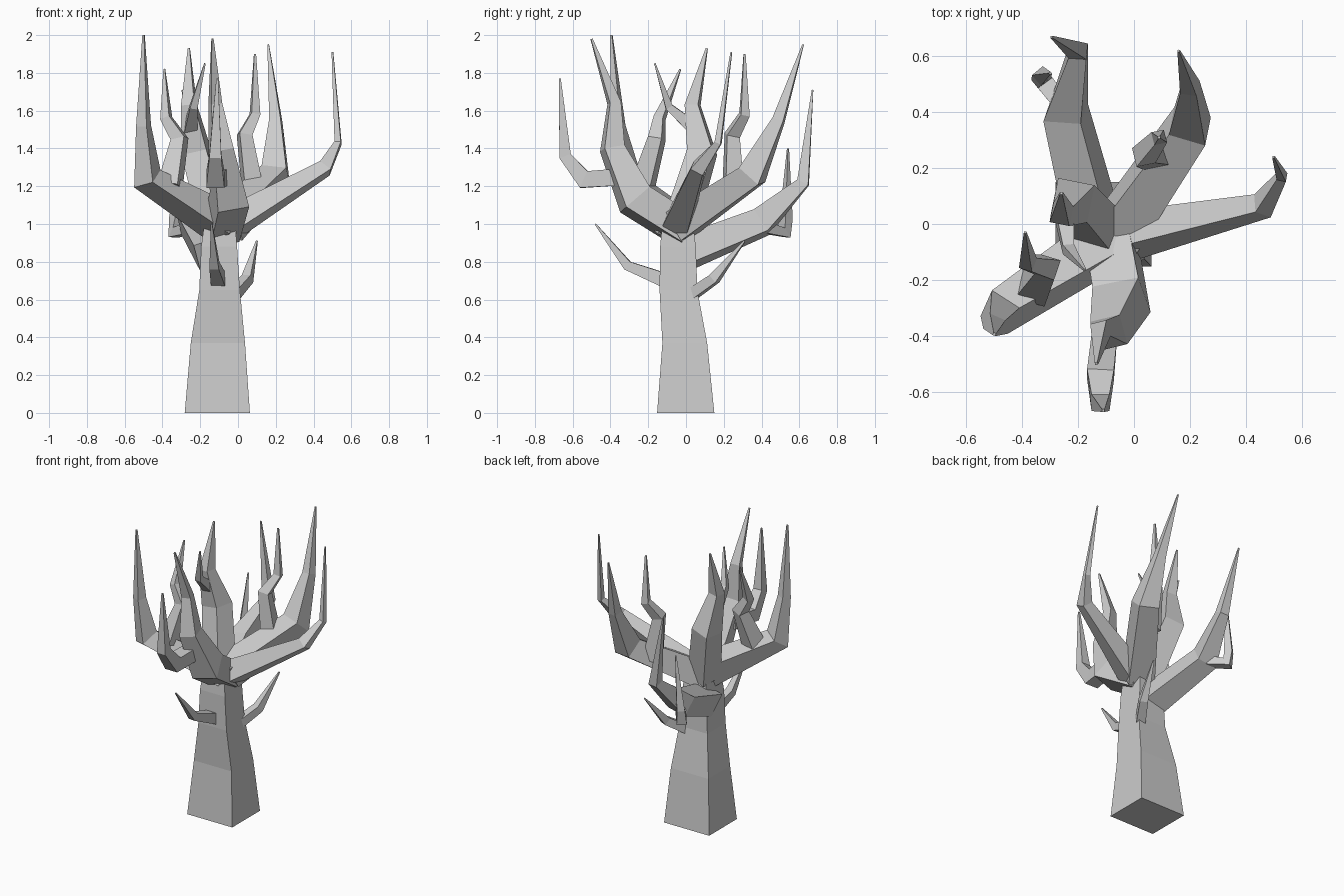
import bpy, bmesh
from math import radians
from mathutils import Vector, Matrix

if "Cube" in bpy.data.objects:
    bpy.data.objects.remove(bpy.data.objects["Cube"])


def limb(name, path, azimuth=None, roll=0):
    """Four-sided tapering tube; path points are (x, y, z, half width)."""
    pts = [Vector(p[:3]) for p in path]
    flat = Vector(azimuth) if azimuth else pts[-1] - pts[0]
    flat = Vector((flat.x, flat.y, 0)).normalized()
    side = Vector((-flat.y, flat.x, 0))
    bm = bmesh.new()
    rings = []
    for i, p in enumerate(pts):
        d_in = (p - pts[max(i - 1, 0)]).normalized()
        d_out = (pts[min(i + 1, len(pts) - 1)] - p).normalized()
        t = (d_in + d_out).normalized()
        u = (side - t * side.dot(t)).normalized()
        u = Matrix.Rotation(radians(roll), 3, t) @ u
        v = t.cross(u)
        w = path[i][3]
        rings.append([bm.verts.new(p + (u * a + v * b) * w)
                      for a, b in ((-1, -1), (1, -1), (1, 1), (-1, 1))])
    for r0, r1 in zip(rings, rings[1:]):
        bridge(bm, r0, r1)
    bm.faces.new(rings[0][::-1])
    bm.faces.new(rings[-1])
    finish(name, bm)


def bridge(bm, r0, r1):
    for k in range(4):
        n = (k + 1) % 4
        bm.faces.new((r0[k], r0[n], r1[n], r1[k]))


def finish(name, bm):
    bmesh.ops.recalc_face_normals(bm, faces=bm.faces)
    mesh = bpy.data.meshes.new(name)
    bm.to_mesh(mesh)
    bm.free()
    bpy.context.collection.objects.link(bpy.data.objects.new(name, mesh))


# Trunk: rectangular sections (z, x0, x1, y0, y1)
bm = bmesh.new()
prev = None
for z, x0, x1, y0, y1 in ((0, -.282, .063, -.153, .15), (.37, -.25, .037, -.125, .112),
                          (.65, -.205, .01, -.14, .06), (.88, -.195, -.005, -.137, .052),
                          (1.06, -.17, -.02, -.12, .03)):
    ring = [bm.verts.new(c) for c in ((x0, y0, z), (x1, y0, z), (x1, y1, z), (x0, y1, z))]
    if prev:
        bridge(bm, prev, ring)
    else:
        bm.faces.new(ring[::-1])
    prev = ring
bm.faces.new(prev)
finish("trunk", bm)

# Main boughs
limb("right_bough", [(-.04, -.045, 1.0, .07), (.46, .065, 1.295, .036),
                     (.53, .17, 1.43, .017), (.5, .24, 1.91, .004)], (1, .2, 0), -25)
limb("back_right_bough", [(-.06, -.03, 1.0, .085), (.2, .35, 1.26, .068),
                          (.2, .49, 1.55, .03), (.16, .62, 1.95, .004)], (.2, 1, 0))
limb("back_left_bough", [(-.14, -.02, .84, .08), (-.245, .4, 1.01, .068),
                         (-.2, .62, 1.22, .032), (-.295, .67, 1.71, .004)], (-.3, 1, 0), -20)
limb("left_bough", [(-.08, -.05, 1.0, .085), (-.48, -.315, 1.24, .06),
                    (-.5, -.36, 1.52, .03), (-.5, -.395, 2.0, .005)], (-.4, -.9, 0))
limb("front_bough", [(-.09, .0, .96, .08), (-.045, -.27, 1.13, .085), (-.09, -.39, 1.4, .055),
                     (-.12, -.38, 1.64, .03), (-.135, -.5, 1.98, .005)], (0, -1, 0), 15)
limb("centre_bough", [(-.12, -.03, 1.0, .075), (-.22, .085, 1.38, .068),
                      (-.26, .035, 1.63, .036), (-.26, .11, 1.93, .005)], (-1, .2, 0))

# Side branches
limb("back_right_branch", [(.08, .25, 1.17, .05), (.035, .245, 1.47, .035),
                           (.09, .31, 1.58, .024), (.09, .31, 1.9, .005)], (1, .2, 0))
limb("back_left_branch", [(-.25, .42, .98, .03), (-.33, .52, .955, .032),
                          (-.33, .53, 1.03, .025), (-.3, .54, 1.4, .004)], (-.5, .6, 0))
limb("left_branch", [(-.36, -.23, 1.2, .055), (-.31, -.155, 1.45, .038),
                     (-.38, -.14, 1.56, .026), (-.39, -.03, 1.82, .004)], (-1, .3, 0))
limb("front_branch", [(-.1, -.34, 1.25, .045), (-.12, -.54, 1.235, .048),
                      (-.12, -.64, 1.36, .032), (-.11, -.668, 1.77, .005)], (0, -1, 0))
limb("centre_branch", [(-.25, .05, 1.5, .036), (-.235, -.09, 1.62, .02),
                       (-.175, -.165, 1.85, .004)], (0, -1, 0))

# Low twigs
limb("right_twig", [(-.03, .02, .62, .03), (.05, .15, .71, .026), (.1, .31, .91, .004)])
limb("front_twig", [(-.1, -.08, .69, .04), (-.125, -.31, .78, .025), (-.14, -.48, 1.0, .004)])
